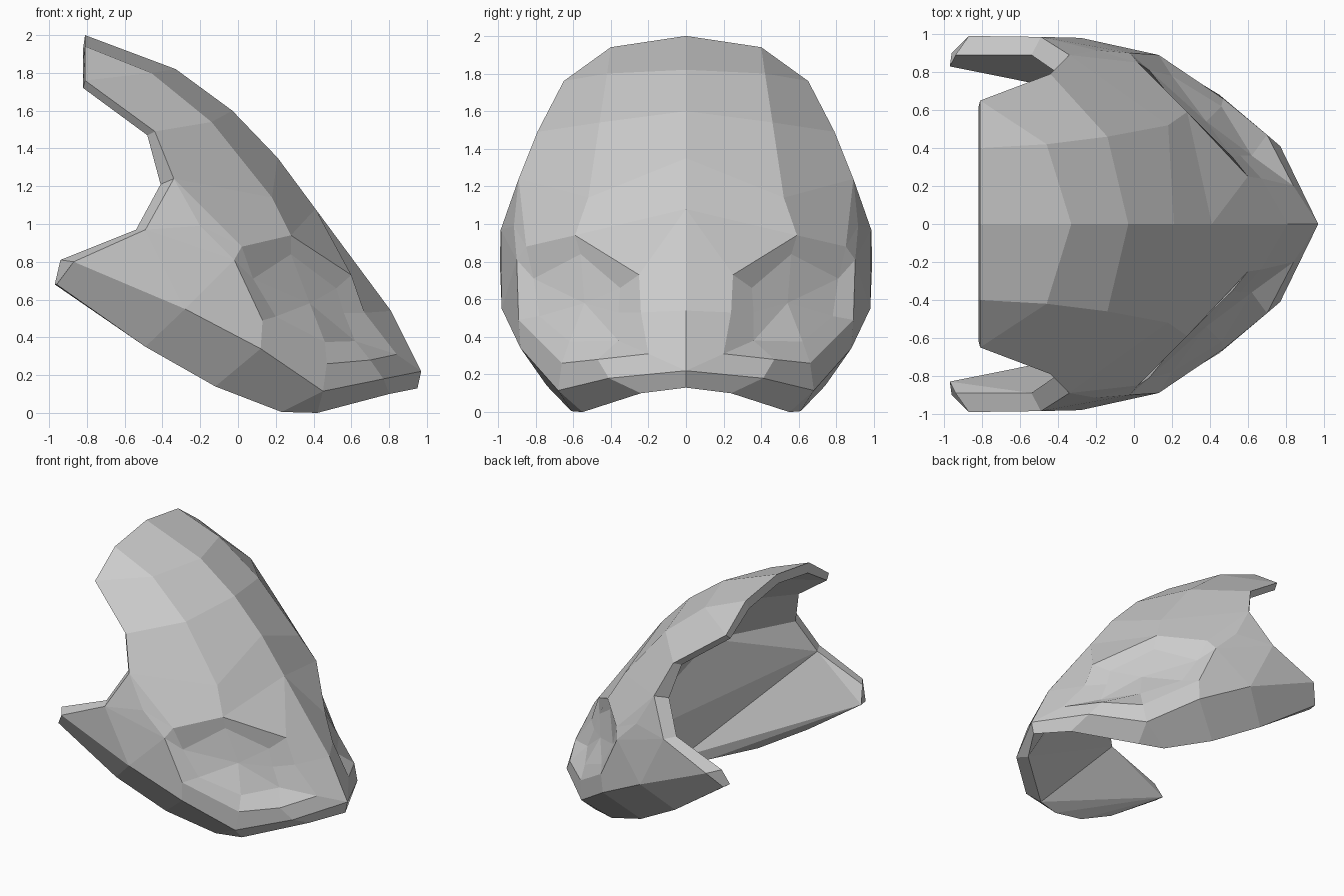
import bpy
import bmesh

cube = bpy.data.objects.get("Cube")
if cube:
    bpy.data.objects.remove(cube)

grey = bpy.data.materials.new("plain_grey")
grey.use_nodes = True
colour = (0.6, 0.6, 0.6, 1)
grey.diffuse_color = colour
grey.node_tree.nodes["Principled BSDF"].inputs["Base Color"].default_value = colour


def midline(*points):
    """Profile in the symmetry plane, given as x and z."""
    return [(x, 0, z) for x, z in points]


# Profile lines of one half: nose ridge and temple line, top to chin
ridge = midline((-.81, 2), (-.33, 1.82), (-.03, 1.6), (.21, 1.35),
                (.41, 1.08), (.41, 1.08), (.81, .54), (.97, .22))
temple = [(-.81, .4, 1.94), (-.46, .42, 1.8), (-.14, .46, 1.54), (.18, .52, 1.14)]

# Eye socket: raised outline and sunken floor
brow = [(.28, .59, .94), (.6, .25, .73), (.67, .24, .53), (.84, .2, .31)]
cheek = [(.7, .47, .28), (.47, .66, .26), (.13, .89, .49), (-.02, .9, .81)]
socket_corner = (.02, .85, .88)
cheek_corner = (-.2, .915, .99)
socket = [(.28, .56, .84), (.52, .35, .66), (.56, .36, .53), (.62, .36, .38),
          (.46, .62, .375), (.2, .78, .51), (.08, .81, .71)]
eye = (.38, .54, .58)

# Open back edge, outer and inner, top to jaw tip
rim = [ridge[0], temple[0], (-.81, .65, 1.76), (-.44, .79, 1.49), (-.34, .89, 1.24),
       (-.49, .985, .97), (-.87, .99, .8), (-.96, .9, .68)]
inner_rim = [(-.82, 0, 1.93), (-.82, .37, 1.87), (-.82, .61, 1.72), (-.48, .74, 1.47),
             (-.41, .8, 1.21), (-.54, .89, .97), (-.94, .89, .81), (-.97, .83, .68)]

# Inside counterparts of the ridge and temple lines
inner_ridge = midline((-.82, 1.93), (-.36, 1.73), (-.08, 1.52), (.32, 1.08))
inner_temple = [inner_rim[1], (-.48, .4, 1.72), (-.2, .42, 1.47), (.1, .46, 1.06)]

# Jaw crease and bottom edge, jaw tip to chin
jaw = [rim[6], (-.28, .98, .55), (.12, .88, .34), (.45, .68, .115),
       (.77, .41, .18), ridge[-1]]
bottom = [rim[7], (-.49, .84, .35), (-.12, .74, .14), (.23, .61, .005),
          (.42, .55, 0), (.8, .24, .1), (.95, 0, .13)]

bm = bmesh.new()


def face(points, side):
    unique = list(dict.fromkeys(points))
    if len(unique) > 2:
        bm.faces.new([bm.verts.new((x, y * side, z)) for x, y, z in unique])


def loft(first, second, side):
    """Strip of faces between two lines with equal point counts."""
    for i in range(len(first) - 1):
        face((first[i], first[i + 1], second[i + 1], second[i]), side)


def fan(tip, line, side):
    for a, b in zip(line, line[1:]):
        face((tip, a, b), side)


for side in (1, -1):
    # Forehead, nose and temples
    loft(ridge, temple + brow, side)
    loft(temple + brow[:1], [rim[2], rim[2], rim[3], rim[4], socket_corner], side)
    # Cheek
    bone, low, outer, high = cheek
    fan(cheek_corner, [socket_corner, rim[4], rim[5], high, socket_corner], side)
    loft([rim[5]] + jaw[1:], [high, high, outer, low, bone, brow[3]], side)
    face((rim[5], rim[6], jaw[1]), side)
    # Eye socket walls and floor
    outline = brow + cheek + [socket_corner]
    loft(outline + outline[:1],
         socket[:4] + socket[3:] + [socket[-1], socket[0]], side)
    fan(eye, socket + socket[:1], side)
    # Underside of the jaw
    loft(jaw[:4] + jaw[3:], bottom, side)
    fan(inner_rim[7], bottom[:5], side)
    # Rim thickness
    loft(rim, inner_rim, side)
    # Inside of the forehead and nose
    loft(inner_ridge + bottom[6:], inner_temple + bottom[5:6], side)
    # Inside of the temples and side walls
    loft(inner_temple + inner_temple[3:],
         [inner_rim[2]] + inner_rim[2:6], side)
    fan(inner_rim[5], inner_rim[6:] + bottom[4:6] + inner_temple[3:], side)

bmesh.ops.remove_doubles(bm, verts=bm.verts, dist=0.0005)
bmesh.ops.recalc_face_normals(bm, faces=bm.faces)

mesh = bpy.data.meshes.new("mask_shell")
bm.to_mesh(mesh)
bm.free()
mesh.materials.append(grey)
mask = bpy.data.objects.new("mask_shell", mesh)
bpy.context.collection.objects.link(mask)
